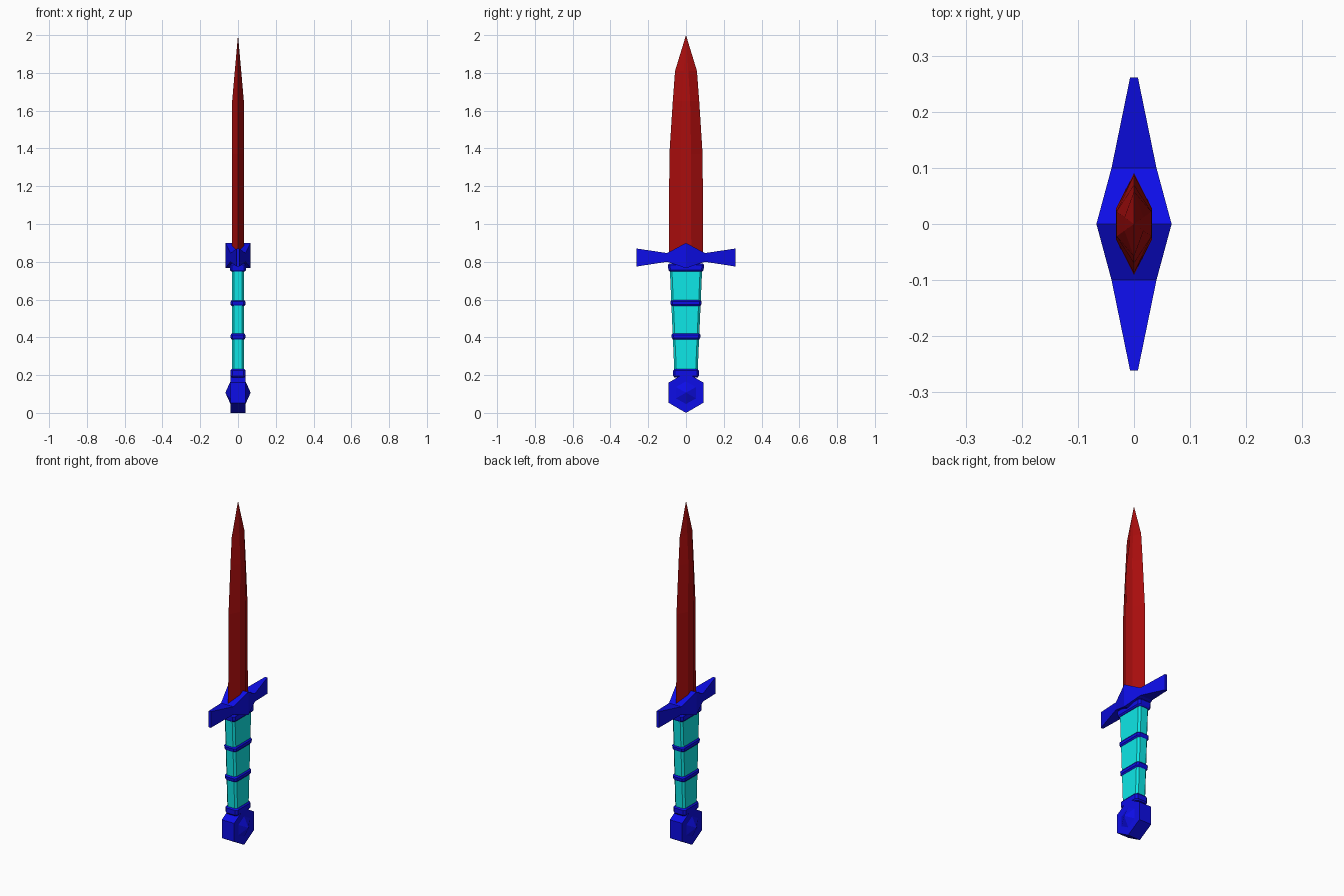
import bpy, math

old = bpy.data.objects.get("Cube")
if old:
    bpy.data.objects.remove(old, do_unlink=True)


def make_material(name, rgb):
    mat = bpy.data.materials.new(name)
    mat.use_nodes = True
    colour = (*rgb, 1)
    mat.diffuse_color = colour
    mat.node_tree.nodes["Principled BSDF"].inputs["Base Color"].default_value = colour
    return mat


red = make_material("dark red", (0.4, 0.004, 0.004))
blue = make_material("deep blue", (0.004, 0.004, 0.8))
cyan = make_material("cyan", (0.004, 0.8, 0.8))


def build(name, verts, faces, mat):
    mesh = bpy.data.meshes.new(name)
    mesh.from_pydata(verts, [], faces)
    mesh.materials.append(mat)
    obj = bpy.data.objects.new(name, mesh)
    bpy.context.collection.objects.link(obj)
    return obj


def loft(name, rings, mat, tip=None, base=None):
    """Skin equal rings of points; close each end with a cap or a point."""
    n = len(rings[0])
    verts = [p for ring in rings for p in ring]
    faces = [(r * n + i, r * n + (i + 1) % n, (r + 1) * n + (i + 1) % n, (r + 1) * n + i)
             for r in range(len(rings) - 1) for i in range(n)]
    last = (len(rings) - 1) * n
    if tip:
        verts.append(tip)
        faces += [(last + i, last + (i + 1) % n, len(verts) - 1) for i in range(n)]
    else:
        faces.append(tuple(range(last, last + n)))
    if base:
        verts.append(base)
        faces += [((i + 1) % n, i, len(verts) - 1) for i in range(n)]
    else:
        faces.append(tuple(reversed(range(n))))
    return build(name, verts, faces, mat)


def octagon(hx, hy, z, cut=0.011):
    """Flat oval section with chamfered corners, counter-clockwise."""
    a, b = hx - cut, hy - cut
    return [(hx, -b, z), (hx, b, z), (a, hy, z), (-a, hy, z),
            (-hx, b, z), (-hx, -b, z), (-a, -hy, z), (a, -hy, z)]


def blade_ring(edge, hx, flat, z):
    return [(0, -edge, z), (hx, -flat, z), (hx, flat, z),
            (0, edge, z), (-hx, flat, z), (-hx, -flat, z)]


# Blade: six-sided section drawn in to a point
blade_profile = [(0.091, 0.032, 0.028, 0.80), (0.088, 0.032, 0.027, 1.37),
                 (0.07, 0.031, 0.022, 1.65), (0.058, 0.017, 0.012, 1.81)]
loft("blade", [blade_ring(*p) for p in blade_profile], red, tip=(0, 0, 2))

# Grip: widens toward the guard
loft("grip", [octagon(0.033, 0.061, 0.20), octagon(0.033, 0.086, 0.77)], cyan)


# Bands around the grip, with bevelled rims
def band(name, hx, hy_low, hy_high, low, high, rim=0.008):
    inset = 0.006
    loft(name, [octagon(hx - inset, hy_low - inset, low),
                octagon(hx, hy_low, low + rim),
                octagon(hx, hy_high, high - rim),
                octagon(hx - inset, hy_high - inset, high)], blue)


band("lower_wrap", 0.039, 0.075, 0.077, 0.388, 0.420)
band("upper_wrap", 0.039, 0.081, 0.083, 0.565, 0.597)
band("upper_collar", 0.042, 0.093, 0.096, 0.748, 0.790)
band("lower_collar", 0.04, 0.068, 0.068, 0.188, 0.232)

# Crossguard: flared arms either side of a raised centre
guard_profile = [(-0.261, 0.007, 0.775, 0.87), (-0.1, 0.04, 0.80, 0.846),
                 (0, 0.067, 0.766, 0.90),
                 (0.1, 0.04, 0.80, 0.846), (0.261, 0.007, 0.775, 0.87)]
loft("crossguard", [[(-hx, y, low), (-hx, y, high), (hx, y, high), (hx, y, low)]
                    for y, hx, low, high in guard_profile], blue)


# Pommel: hexagonal block with a low pyramid on each side
def hexagon(x, hy, hz):
    corners = [math.radians(30 + 60 * i) for i in range(6)]
    return [(x, hy * math.cos(a) / math.cos(math.pi / 6), 0.107 + hz * math.sin(a))
            for a in corners]


loft("pommel", [hexagon(-0.04, 0.053, 0.06), hexagon(-0.04, 0.092, 0.107),
                hexagon(0.04, 0.092, 0.107), hexagon(0.04, 0.053, 0.06)],
     blue, tip=(0.067, 0, 0.107), base=(-0.067, 0, 0.107))
